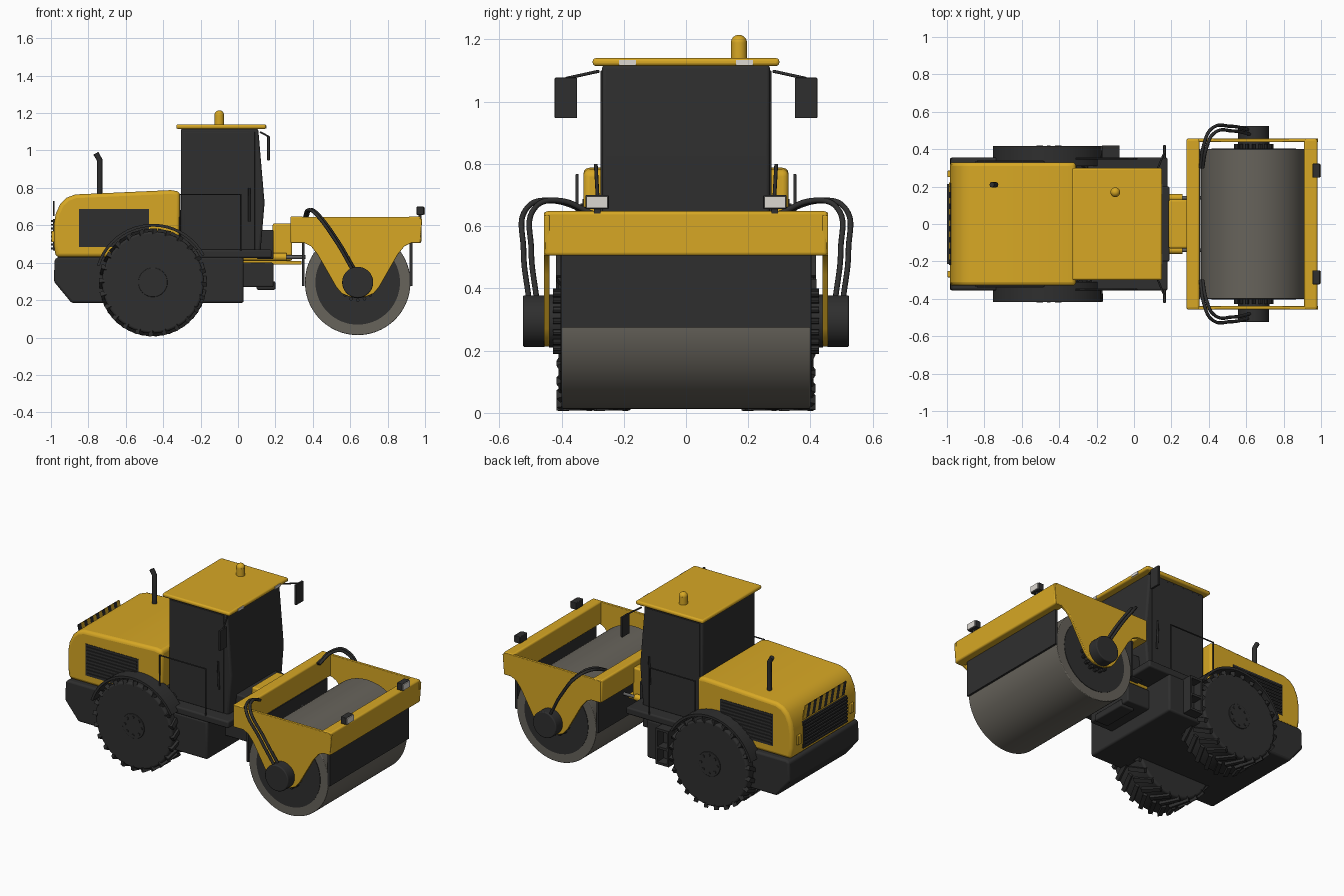
import bpy, bmesh, math
from mathutils import Matrix, Vector

cube = bpy.data.objects.get("Cube")
if cube:
    bpy.data.objects.remove(cube, do_unlink=True)


def material(name, rgb):
    m = bpy.data.materials.new(name)
    m.use_nodes = True
    m.diffuse_color = (*rgb, 1)
    m.node_tree.nodes["Principled BSDF"].inputs["Base Color"].default_value = (*rgb, 1)
    return m


YELLOW = material("yellow paint", (0.68, 0.39, 0.018))
BLACK = material("black", (0.028, 0.028, 0.028))
STEEL = material("drum steel", (0.135, 0.125, 0.105))
LAMP = material("lamp glass", (0.72, 0.69, 0.64))
ROD = material("rod steel", (0.12, 0.12, 0.12))


def finish(name, bm, mat, bevel=0):
    bmesh.ops.recalc_face_normals(bm, faces=bm.faces)
    me = bpy.data.meshes.new(name)
    bm.to_mesh(me)
    bm.free()
    me.materials.append(mat)
    ob = bpy.data.objects.new(name, me)
    bpy.context.collection.objects.link(ob)
    if bevel:
        mod = ob.modifiers.new("bevel", "BEVEL")
        mod.width, mod.segments, mod.limit_method = bevel, 3, "ANGLE"
    bpy.ops.object.select_all(action="DESELECT")
    ob.select_set(True)
    bpy.context.view_layer.objects.active = ob
    bpy.ops.object.shade_smooth_by_angle(angle=math.radians(35))
    return ob


def prism(name, pts, t0, t1, mat, bevel=0, axis="y"):
    """Extrude an outline, given in (x, z) or (y, z), along the other axis."""
    bm = bmesh.new()
    place = (lambda a, b: (a, t0, b)) if axis == "y" else (lambda a, b: (t0, a, b))
    face = bm.faces.new([bm.verts.new(place(a, b)) for a, b in pts])
    ext = bmesh.ops.extrude_face_region(bm, geom=[face])["geom"]
    d = t1 - t0
    move = (0, d, 0) if axis == "y" else (d, 0, 0)
    bmesh.ops.translate(bm, vec=move, verts=[v for v in ext if isinstance(v, bmesh.types.BMVert)])
    return finish(name, bm, mat, bevel)


def box(name, x, y, z, mat, bevel=0):
    return prism(name, [(x[0], z[0]), (x[1], z[0]), (x[1], z[1]), (x[0], z[1])], y[0], y[1], mat, bevel)


def disc(name, cx, cz, r, y0, y1, mat, bevel=0, n=64):
    """Cylinder lying along y."""
    ring = [(cx + r * math.cos(2 * math.pi * i / n), cz + r * math.sin(2 * math.pi * i / n)) for i in range(n)]
    return prism(name, ring, y0, y1, mat, bevel)


def tube(name, pts, r, mat, smooth=True):
    cu = bpy.data.curves.new(name, "CURVE")
    cu.dimensions, cu.bevel_depth, cu.bevel_resolution, cu.use_fill_caps = "3D", r, 2, True
    sp = cu.splines.new("BEZIER" if smooth else "POLY")
    points = sp.bezier_points if smooth else sp.points
    points.add(len(pts) - 1)
    for p, co in zip(points, pts):
        if smooth:
            p.co, p.handle_left_type, p.handle_right_type = co, "AUTO", "AUTO"
        else:
            p.co = (*co, 1)
    cu.materials.append(mat)
    ob = bpy.data.objects.new(name, cu)
    bpy.context.collection.objects.link(ob)


# Rear chassis, hood and operator platform
prism("rear_chassis", [(-0.98, 0.42), (-0.985, 0.3), (-0.89, 0.185), (0.03, 0.185), (0.03, 0.43), (-0.96, 0.43)],
      -0.355, 0.355, BLACK, 0.012)
prism("hood", [(-0.975, 0.43), (-0.985, 0.5), (-0.985, 0.6), (-0.975, 0.66), (-0.95, 0.715), (-0.915, 0.748),
               (-0.87, 0.765), (-0.6, 0.777), (-0.36, 0.788), (-0.31, 0.78), (-0.31, 0.43)],
      -0.33, 0.33, YELLOW, 0.02)
box("operator_platform", (-0.31, 0.18), (-0.355, 0.355), (0.425, 0.47), BLACK, 0.01)

# Rear grille and hazard stripes
box("rear_grille", (-0.99, -0.975), (-0.22, 0.22), (0.465, 0.635), BLACK)
for i in range(8):
    z = 0.472 + i * 0.021
    box("rear_grille_slat", (-1.0, -0.985), (-0.215, 0.215), (z, z + 0.01), BLACK)
for i in range(14):
    y = -0.22 + i * 0.03
    prism("hazard_stripe", [(y + 0.022, 0.65), (y + 0.052, 0.65), (y + 0.03, 0.73), (y, 0.73)],
          -0.988, -0.982, YELLOW if i % 2 else BLACK, axis="x")

# Cab, roof and beacon
prism("cab", [(-0.305, 0.43), (0.118, 0.43), (0.142, 0.72), (0.108, 1.118), (-0.305, 1.118)],
      -0.27, 0.27, BLACK, 0.012)
box("roof", (-0.33, 0.15), (-0.3, 0.3), (1.115, 1.14), YELLOW, 0.01)
bm = bmesh.new()
bmesh.ops.create_cone(bm, cap_ends=True, segments=24, radius1=0.026, radius2=0.026, depth=0.055,
                      matrix=Matrix.Translation((-0.1, 0.17, 1.163)))
bmesh.ops.create_uvsphere(bm, u_segments=24, v_segments=12, radius=0.026,
                          matrix=Matrix.Translation((-0.1, 0.17, 1.189)))
finish("beacon", bm, YELLOW)
tube("exhaust_pipe", [(-0.74, 0.21, 0.76), (-0.74, 0.21, 0.95), (-0.76, 0.21, 0.985)], 0.015, BLACK, False)

# Articulated joint
box("joint_housing", (0.02, 0.19), (-0.17, 0.17), (0.27, 0.4), BLACK, 0.008)
box("joint_foot", (0.1, 0.2), (-0.12, 0.12), (0.255, 0.3), BLACK, 0.008)
box("joint_cover", (0.1, 0.19), (-0.2, 0.2), (0.42, 0.575), BLACK, 0.008)
box("joint_block", (0.185, 0.29), (-0.13, 0.13), (0.41, 0.61), YELLOW, 0.01)
box("joint_plate", (0.02, 0.34), (-0.1, 0.1), (0.39, 0.41), YELLOW)

# Drum and its frame
DX, DZ = 0.64, 0.295
disc("drum", DX, DZ, 0.282, -0.4, 0.4, STEEL, 0.004, 96)
box("front_beam", (0.91, 0.98), (-0.455, 0.455), (0.505, 0.648), YELLOW, 0.01)
box("rear_beam", (0.28, 0.35), (-0.455, 0.455), (0.505, 0.648), YELLOW, 0.01)
box("front_scraper", (0.918, 0.934), (-0.4, 0.4), (0.275, 0.51), BLACK)
box("rear_scraper", (0.342, 0.356), (-0.4, 0.4), (0.275, 0.51), BLACK)
half = [(0.345, 0.635), (0.335, 0.51), (0.285, 0.505), (0.25, 0.488), (0.215, 0.445), (0.115, 0.27),
        (0.085, 0.235), (0.045, 0.218)]
yoke = [(DX - a, b) for a, b in half] + [(DX, 0.213)] + [(DX + a, b) for a, b in reversed(half)]


def wheel_lugs(name, cx, cz, s):
    """Chevron tread: slanted bars on both halves of the tyre."""
    bm = bmesh.new()
    n = 24
    for i in range(n):
        for side in (-1, 1):
            turn = Matrix.Rotation(2 * math.pi * (i + 0.25 * side) / n, 4, "Y")
            local = Matrix.Translation((0, 0.058 * side, 0.272)) @ Matrix.Rotation(-0.5 * side, 4, "Z")
            size = Matrix.Diagonal((0.026, 0.125, 0.03, 1))
            bmesh.ops.create_cube(bm, size=1, matrix=Matrix.Translation((cx, 0.297 * s, cz)) @ turn @ local @ size)
    finish(name, bm, BLACK)


def arc(cx, cz, r, a0, a1, n=20):
    steps = [math.radians(a0 + (a1 - a0) * i / n) for i in range(n + 1)]
    return [(cx + r * math.cos(a), cz + r * math.sin(a)) for a in steps]


WX, WZ = -0.455, 0.295
for s, side in ((1, "left"), (-1, "right")):
    # Tyre, hub and fender
    disc(side + "_tyre", WX, WZ, 0.272, 0.18 * s, 0.41 * s, BLACK, 0.012)
    wheel_lugs(side + "_tyre_lugs", WX, WZ, s)
    disc(side + "_wheel_hub", WX, WZ, 0.078, 0.4 * s, 0.415 * s, BLACK, 0.003, 40)
    for i in range(8):
        a = math.pi * i / 4
        disc(side + "_wheel_bolt", WX + 0.058 * math.cos(a), WZ + 0.058 * math.sin(a), 0.009,
             0.41 * s, 0.42 * s, BLACK, 0, 8)
    prism(side + "_fender", arc(WX, WZ, 0.313, 28, 163) + arc(WX, WZ, 0.298, 163, 28),
          0.31 * s, 0.418 * s, BLACK)

    # Hood side vent and tail light
    box(side + "_vent", (-0.85, -0.475), (0.32 * s, 0.333 * s), (0.485, 0.688), BLACK)
    for i in range(9):
        z = 0.495 + i * 0.021
        box(side + "_vent_slat", (-0.84, -0.485), (0.325 * s, 0.339 * s), (z, z + 0.01), BLACK)
    box(side + "_tail_light", (-0.998, -0.975), (0.25 * s, 0.285 * s), (0.51, 0.57), YELLOW, 0.004)

    # Cab frame, handrail, mirror and roof lamp
    box(side + "_door", (-0.29, 0.09), (0.265 * s, 0.275 * s), (0.47, 1.1), BLACK, 0.003)
    tube(side + "_door_handle", [(0.06, 0.28 * s, 0.62), (0.06, 0.29 * s, 0.8)], 0.006, BLACK, False)
    tube(side + "_handrail", [(-0.31, 0.35 * s, 0.45), (-0.31, 0.35 * s, 0.765), (0.015, 0.35 * s, 0.765),
                              (0.015, 0.35 * s, 0.45)], 0.005, BLACK, False)
    tube(side + "_mirror_arm", [(0.12, 0.28 * s, 1.098), (0.163, 0.385 * s, 1.075)], 0.005, BLACK, False)
    box(side + "_mirror", (0.156, 0.17), (0.35 * s, 0.422 * s), (0.947, 1.077), BLACK, 0.003)
    box(side + "_roof_lamp", (0.13, 0.153), (0.16 * s, 0.215 * s), (1.117, 1.134), LAMP)

    # Steering cylinder
    tube(side + "_steering_cylinder", [(0.03, 0.14 * s, 0.43), (0.26, 0.14 * s, 0.43)], 0.021, YELLOW, False)
    tube(side + "_steering_rod", [(0.25, 0.14 * s, 0.43), (0.36, 0.14 * s, 0.43)], 0.01, ROD, False)

    # Drum side plate, end disc, bearing and motor
    prism(side + "_yoke_plate", yoke, 0.438 * s, 0.457 * s, YELLOW, 0.004)
    prism(side + "_frame_rail", [(0.285, 0.505), (0.975, 0.505), (0.975, 0.645), (0.285, 0.645)],
          0.438 * s, 0.457 * s, YELLOW, 0.004)
    disc(side + "_drum_end", DX, DZ, 0.226, 0.39 * s, 0.403 * s, BLACK)
    disc(side + "_drum_bearing", DX, DZ, 0.085, 0.4 * s, 0.44 * s, BLACK)
    for i in range(16):
        a = math.pi * i / 8
        disc(side + "_bearing_bolt", DX + 0.095 * math.cos(a), DZ + 0.095 * math.sin(a), 0.01,
             0.4 * s, 0.428 * s, BLACK, 0, 8)
    disc(side + "_drum_motor", DX, DZ, 0.083, 0.45 * s, 0.524 * s, BLACK, 0.006)

    # Hydraulic hoses, a pair on each side
    for k, (dy, dx) in enumerate(((0, 0), (-0.025, 0.012))):
        tube(f"{side}_hose_{k}", [(0.355 + dx, 0.3 * s, 0.64), (0.375 + dx, (0.43 + dy) * s, 0.682),
                                  (0.41 + dx, (0.505 + dy) * s, 0.665), (0.52 + dx, (0.522 + dy) * s, 0.52),
                                  (0.61 + dx, (0.505 + dy) * s, 0.365)], 0.009, BLACK)

    # Front work lamp
    box(side + "_lamp_body", (0.955, 0.994), (0.248 * s, 0.323 * s), (0.655, 0.7), BLACK, 0.004)
    box(side + "_lamp_glass", (0.992, 1.0), (0.252 * s, 0.319 * s), (0.659, 0.696), LAMP)
    box(side + "_lamp_foot", (0.965, 0.98), (0.275 * s, 0.295 * s), (0.64, 0.66), BLACK)

# Boarding ladder on the left
for x in (-0.17, -0.09):
    box("ladder_rail", (x, x + 0.012), (0.35, 0.42), (0.2, 0.43), BLACK)
for z in (0.2, 0.3, 0.415):
    box("ladder_step", (-0.17, -0.078), (0.35, 0.42), (z, z + 0.015), BLACK)
